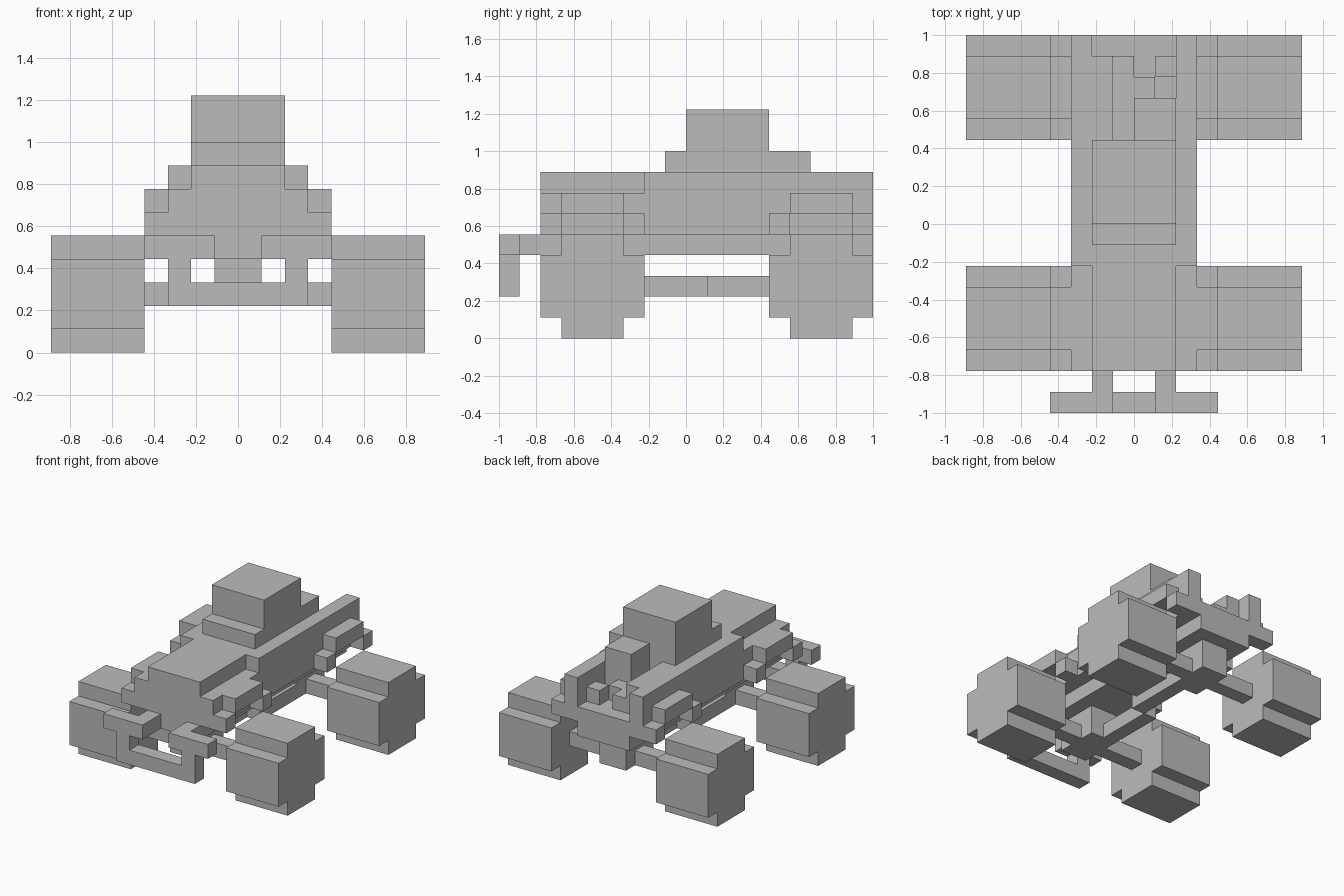
import bpy
import bmesh
from mathutils import Vector

cube = bpy.data.objects.get("Cube")
if cube:
    bpy.data.objects.remove(cube, do_unlink=True)

U = 1 / 9  # one building block

grey = bpy.data.materials.new("plain_grey")
grey.use_nodes = True
colour = (0.5, 0.5, 0.5, 1)
grey.diffuse_color = colour
grey.node_tree.nodes["Principled BSDF"].inputs["Base Color"].default_value = colour


def blocks(name, *boxes):
    """One object from boxes given as (x range, y range, z range) in blocks."""
    bm = bmesh.new()
    for box in boxes:
        low, high = (Vector(c) * U for c in zip(*box))
        verts = bmesh.ops.create_cube(bm, size=1)["verts"]
        for v in verts:
            v.co = (low + high) / 2 + v.co * (high - low)
    mesh = bpy.data.meshes.new(name)
    bm.to_mesh(mesh)
    bm.free()
    mesh.materials.append(grey)
    obj = bpy.data.objects.new(name, mesh)
    bpy.context.collection.objects.link(obj)
    return obj


def mirrored(box):
    (a, b), y, z = box
    return box, ((-b, -a), y, z)


# Body: lower tub, stepped hood and middle section
blocks("floor", ((-2, 2), (-7, 9), (4, 5)))
blocks("hood", ((-3, 3), (-7, -2), (5, 7)), ((-2, 2), (-7, -2), (7, 8)))
blocks("middle_body", ((-3, 3), (-2, 4), (5, 8)))

# Cab with a windscreen ledge
blocks("cab", ((-2, 2), (0, 4), (8, 11)), ((-2, 2), (-1, 0), (8, 9)))

# Open rear bed with side walls
blocks("bed_floor", ((-3, 3), (4, 9), (5, 6)))
blocks("bed_walls", *mirrored(((2, 3), (4, 9), (6, 8))))

# Machinery in the bed
blocks("bed_locker", ((-2, -1), (4, 8), (6, 8)))
blocks("engine_pipe", ((-1, 0), (4, 8), (6, 7)), ((0, 1), (6, 7), (6, 7)))
blocks("engine_tower", ((0, 2), (4, 6), (6, 9)))
blocks("engine_block", ((1, 2), (7, 8), (6, 7)))

# Wheels, fenders and axles at each end
for end, y in (("front", -7), ("rear", 4)):
    for side, s in (("left", 1), ("right", -1)):
        outer = tuple(sorted((4 * s, 8 * s)))
        guard = tuple(sorted((3 * s, 4 * s)))
        blocks(f"{end}_{side}_wheel",
               (outer, (y, y + 5), (1, 4)),
               (outer, (y + 1, y + 4), (0, 1)),
               (outer, (y + 1, y + 4), (4, 5)))
        blocks(f"{end}_{side}_fender",
               (guard, (y, y + 1), (5, 6)),
               (guard, (y + 1, y + 4), (6, 7)),
               (guard, (y + 4, y + 5), (5, 6)))
    blocks(f"{end}_axle", ((-4, 4), (y + 2, y + 3), (2, 3)))
    blocks(f"{end}_differential", ((-1, 1), (y + 1, y + 4), (2, 4)))

# Offset drive shafts meeting midway
blocks("front_drive_shaft", ((-1, 0), (-3, 1), (2, 3)))
blocks("rear_drive_shaft", ((0, 1), (1, 5), (2, 3)))

# Front bumper: arms, upper bars, uprights and lower bar
blocks("bumper_arms", *mirrored(((1, 2), (-8, -7), (4, 5))))
blocks("bumper_upper_bars", *mirrored(((1, 4), (-9, -8), (4, 5))))
blocks("bumper_uprights", *mirrored(((2, 3), (-9, -8), (3, 4))))
blocks("bumper_lower_bar", ((-3, 3), (-9, -8), (2, 3)))
